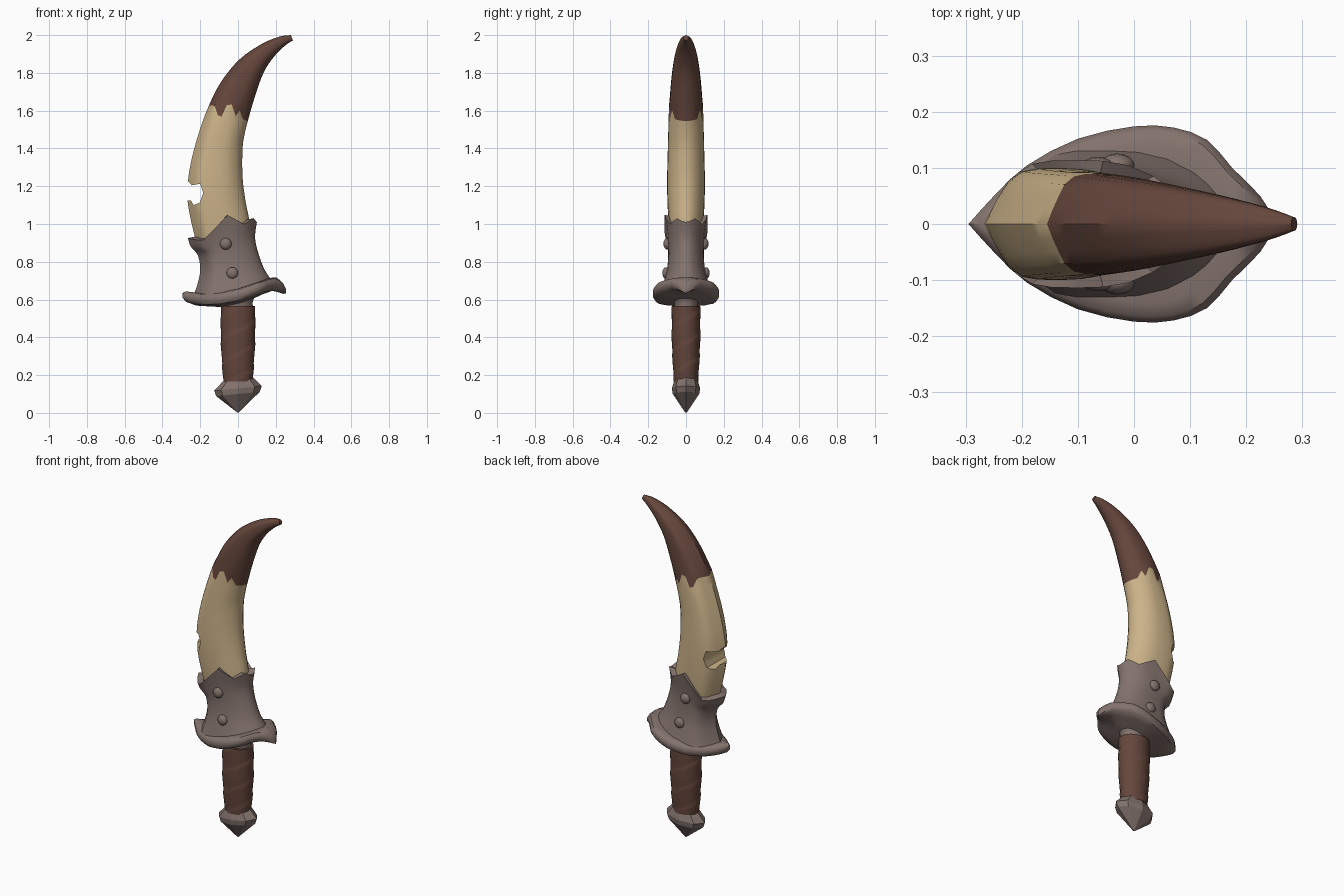
import bpy, bmesh, math

if "Cube" in bpy.data.objects:
    bpy.data.objects.remove(bpy.data.objects["Cube"])


def material(name, col):
    m = bpy.data.materials.new(name)
    m.diffuse_color = (*col, 1)
    m.use_nodes = True
    m.node_tree.nodes["Principled BSDF"].inputs["Base Color"].default_value = m.diffuse_color
    return m


BONE = material("bone", (0.60, 0.45, 0.25))
BROWN = material("dark brown", (0.13, 0.062, 0.045))
METAL = material("worn metal", (0.225, 0.168, 0.150))


def smooth(ob, angle):
    bpy.ops.object.select_all(action='DESELECT')
    ob.select_set(True)
    bpy.context.view_layer.objects.active = ob
    bpy.ops.object.shade_smooth_by_angle(angle=math.radians(angle))


def loft(name, rings, mats, split=None, angle=None):
    """Skin closed rings of points; faces from ring 'split' on use material 1."""
    bm = bmesh.new()
    rows = [[bm.verts.new(p) for p in r] for r in rings]
    n = len(rows[0])
    for k in range(len(rows) - 1):
        for i in range(n):
            j = (i + 1) % n
            f = bm.faces.new((rows[k][i], rows[k][j], rows[k + 1][j], rows[k + 1][i]))
            f.material_index = int(split is not None and k >= split)
    bm.faces.new(rows[0][::-1])
    bm.faces.new(rows[-1]).material_index = int(split is not None)
    bmesh.ops.recalc_face_normals(bm, faces=bm.faces)
    me = bpy.data.meshes.new(name)
    bm.to_mesh(me)
    bm.free()
    for m in mats:
        me.materials.append(m)
    ob = bpy.data.objects.new(name, me)
    bpy.context.collection.objects.link(ob)
    if angle:
        smooth(ob, angle)
    return ob


def lerp(table, x):
    for (a, u), (b, v) in zip(table, table[1:]):
        if x <= b:
            return u + (v - u) * max(0, (x - a) / (b - a))
    return table[-1][1]


def spline(keys, n):
    """Catmull-Rom refinement of rows of numbers."""
    out = []
    for i in range(len(keys) - 1):
        p0, p1, p2, p3 = (keys[max(i - 1, 0)], keys[i], keys[i + 1],
                          keys[min(i + 2, len(keys) - 1)])
        for s in range(n):
            t = s / n
            out.append([b + 0.5 * t * (c - a + t * (2*a - 5*b + 4*c - d + t * (3*(b - c) + d - a)))
                        for a, b, c, d in zip(p0, p1, p2, p3)])
    return out + [list(keys[-1])]


# Half section shared by blade and collar: sharp back edge, rounded front edge
SECTION = [(0, 0), (.05, .3), (.1, .55), (.15, .78), (.2, .91), (.27, .98), (.38, 1), (.55, 1),
           (.69, .93), (.79, .81), (.87, .65), (.94, .45), (.98, .24), (1, 0)]


def section_ring(row, ts, teeth, amount, inset=1.0):
    lx, lz, rx, rz, d = row
    half = []
    for t in ts:
        q = 0.5 + (t - 0.5) * inset
        half.append((lx + (rx - lx) * q, d * lerp(SECTION, t) * inset,
                     lz + (rz - lz) * q + lerp(teeth, t) * amount))
    return half + [(x, -y, z) for x, y, z in half[-2:0:-1]]


# Blade: curved tusk, jagged boundary to the dark tip
blade_rows = spline([
    (-.17, .75, .06, .85, .07), (-.225, .92, .062, 1.0, .089), (-.265, 1.105, .04, 1.12, .098),
    (-.265, 1.225, .024, 1.25, .1), (-.245, 1.345, .024, 1.4, .097), (-.205, 1.49, .036, 1.48, .094),
    (-.155, 1.625, .052, 1.545, .09), (-.087, 1.757, .088, 1.67, .082), (.01, 1.873, .135, 1.8, .068),
    (.125, 1.953, .19, 1.885, .05), (.22, 1.992, .25, 1.945, .03), (.28, 2.0, .291, 1.972, .012)], 4)
ts = [0, .05, .1, .15, .23, .33, .46, .59, .69, .79, .87, .94, .98, 1]
teeth = [(0, 0), (.15, .016), (.23, -.03), (.33, -.03), (.46, .04), (.59, .055),
         (.69, 0), (.79, .04), (.87, 0), (1, 0)]
weight = {22: .25, 23: .6, 24: 1, 25: .6, 26: .25}
blade = loft("blade", [section_ring(r, ts, teeth, weight.get(k, 0))
                       for k, r in enumerate(blade_rows)], [BONE, BROWN], split=24)

# Notch bitten out of the back edge
bite = [(-.35, 1.25), (-.262, 1.225), (-.245, 1.205), (-.2, 1.213), (-.184, 1.165),
        (-.202, 1.113), (-.235, 1.1), (-.25, 1.125), (-.35, 1.125)]
cutter = loft("notch_cutter", [[(x, y, z) for x, z in bite] for y in (-.2, .2)], [BONE])
cutter.hide_render = True
cut = blade.modifiers.new("notch", 'BOOLEAN')
cut.operation, cut.object, cut.solver = 'DIFFERENCE', cutter, 'EXACT'
bpy.context.view_layer.objects.active = blade
bpy.ops.object.modifier_apply(modifier=cut.name)
bpy.data.objects.remove(cutter)
smooth(blade, 40)

# Collar with pointed rim
collar_rows = spline([(-.245, .6, .2, .67, .135), (-.215, .68, .165, .72, .116),
                      (-.2, .76, .135, .77, .1), (-.213, .835, .105, .855, .094),
                      (-.25, .88, .09, .93, .101), (-.265, .925, .1, 1.01, .114)], 3)
ts = [0, .05, .1, .15, .23, .32, .45, .575, .7, .82, .89, .95, .98, 1]
rim = [(0, 0), (.12, -.02), (.23, -.028), (.575, .073), (.82, .004), (.95, .025), (1, 0)]
rings = [section_ring(r, ts, rim, max(0, k - 9) / 6) for k, r in enumerate(collar_rows)]
rings += [section_ring(collar_rows[-1], ts, rim, 1, .78),
          section_ring(collar_rows[-3], ts, rim, 0, .75)]
loft("collar", rings, [METAL], angle=40)

# Rivets on both faces
for side in (-1, 1):
    for x, z, y in ((-.065, .895, .098), (-.03, .74, .104)):
        bpy.ops.mesh.primitive_uv_sphere_add(segments=16, ring_count=8, radius=.031,
                                             location=(x, side * y, z))
        ob = bpy.context.object
        ob.name = "rivet"
        ob.scale.y = .7
        ob.data.materials.append(METAL)
        smooth(ob, 60)

# Guard: leaf-shaped wavy plate
half = spline([(-.295, 0), (-.245, .055), (-.19, .105), (-.1, .152), (0, .174), (.07, .172),
               (.13, .15), (.175, .1), (.225, .05), (.255, 0)], 2)
outline = half + [(x, -y) for x, y in half[-2:0:-1]]
wave = [(-.295, .622), (-.25, .606), (-.2, .6), (-.1, .603), (0, .622), (.1, .655),
        (.16, .678), (.2, .685), (.225, .672), (.255, .642)]
layers = [(.4, .036), (.6, .036), (.8, .034), (.94, .028), (1, .012), (1, -.01), (.94, -.027),
          (.75, -.034), (.5, -.038), (.3, -.045)]
loft("guard", [[(x * s, y * s, lerp(wave, x * s) + dz) for x, y in outline]
               for s, dz in layers], [METAL], angle=45)


def oval(z, rx, ry, n, tilt=0, twist=None):
    pts = []
    for i in range(n):
        a = 2 * math.pi * i / n
        k = twist(z, a) if twist else 1
        x = rx * k * math.cos(a)
        pts.append((x, ry * k * math.sin(a), z + tilt * x))
    return pts


# Neck between guard and grip
loft("neck", [oval(z, rx, ry, 24, .1) for z, rx, ry in
              ((.54, .08, .064), (.575, .077, .062), (.595, .083, .07), (.63, .11, .09))],
     [METAL], angle=50)


# Grip with spiral wrapping
def wrap(z, a):
    return 0.975 + 0.05 * ((z * 8 - a / math.pi) % 1)


grip = [(.165, .077), (.25, .084), (.38, .091), (.5, .091), (.566, .09)]
rows = []
for k in range(41):
    z = .165 + .401 * k / 40
    r = lerp(grip, z)
    rows.append(oval(z, r, r * .83, 32, 0, wrap))
loft("grip", rows, [BROWN], angle=50)

# Faceted pommel
loft("pommel", [oval(z, rx, ry, 8, t) for z, rx, ry, t in
                ((.002, .004, .004, 0), (.1, .115, .07, .1), (.13, .126, .075, .1),
                 (.178, .08, .06, .14))], [METAL])
